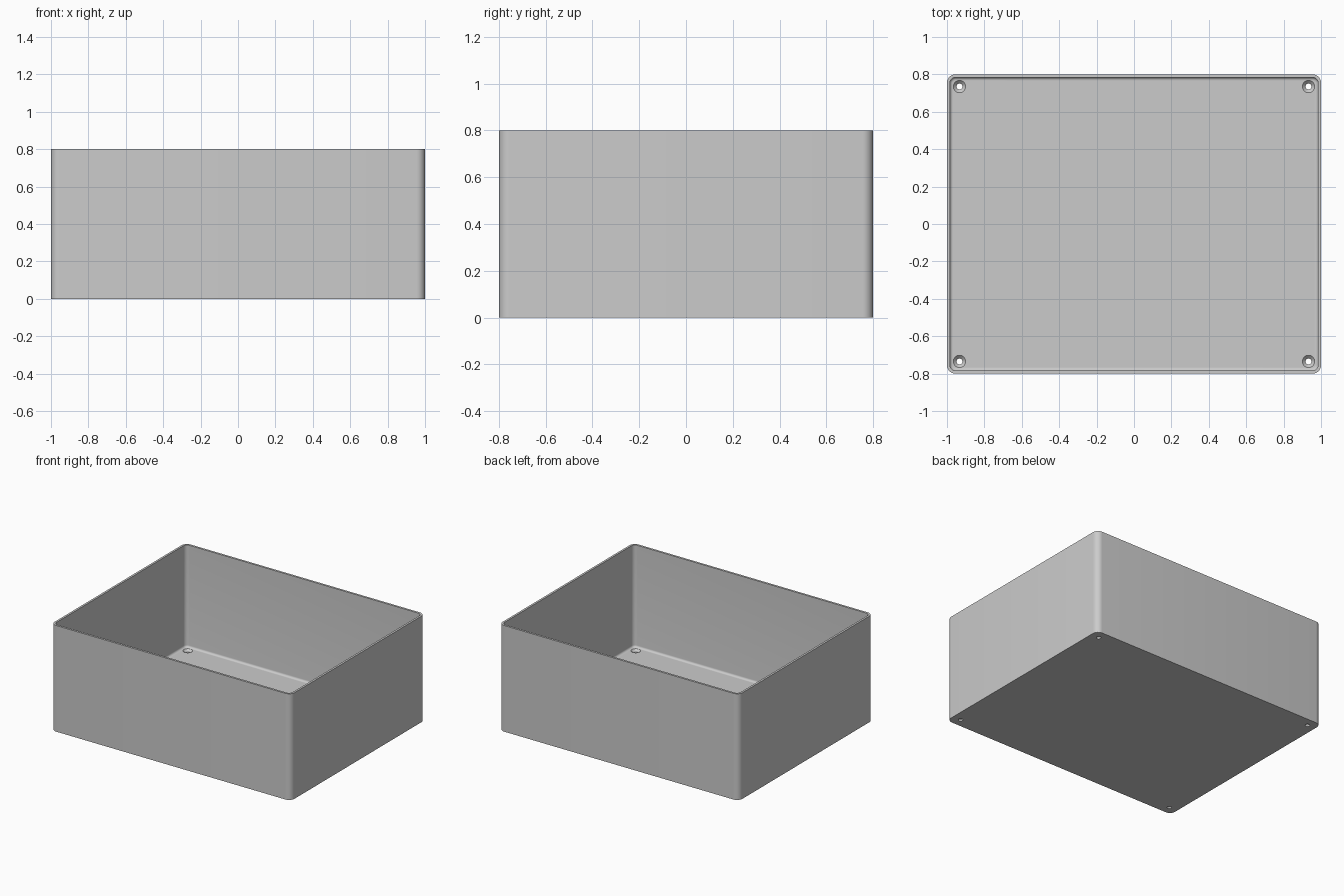
import bpy, bmesh, math

cube = bpy.data.objects.get("Cube")
if cube:
    bpy.data.objects.remove(cube, do_unlink=True)

HALF_X, HALF_Y, HEIGHT = 1.0, 0.8, 0.8
CORNER, WALL, FLOOR, FILLET = 0.045, 0.016, 0.03, 0.016
HOLE_X, HOLE_Y = 0.933, 0.735

grey = bpy.data.materials.new("Plain grey")
grey.use_nodes = True
colour = (0.6, 0.6, 0.6, 1)
grey.diffuse_color = colour
grey.node_tree.nodes["Principled BSDF"].inputs["Base Color"].default_value = colour


def rounded_outline(inset, steps=8):
    """Rounded rectangle, moved inward by inset."""
    radius = CORNER - inset
    points = []
    for quarter, (sx, sy) in enumerate([(1, 1), (-1, 1), (-1, -1), (1, -1)]):
        for i in range(steps + 1):
            a = (quarter + i / steps) * math.pi / 2
            points.append((sx * (HALF_X - CORNER) + radius * math.cos(a),
                           sy * (HALF_Y - CORNER) + radius * math.sin(a)))
    return points


def circle(radius, sides=32):
    return [(radius * math.cos(2 * math.pi * i / sides),
             radius * math.sin(2 * math.pi * i / sides)) for i in range(sides)]


def skin(name, sections):
    """Closed solid through a stack of (outline, height) sections."""
    bm = bmesh.new()
    rings = [[bm.verts.new((x, y, z)) for x, y in outline] for outline, z in sections]
    for low, high in zip(rings, rings[1:]):
        for i in range(len(low)):
            j = (i + 1) % len(low)
            bm.faces.new((low[i], low[j], high[j], high[i]))
    bm.faces.new(rings[0][::-1])
    bm.faces.new(rings[-1])
    bmesh.ops.recalc_face_normals(bm, faces=bm.faces)
    mesh = bpy.data.meshes.new(name)
    bm.to_mesh(mesh)
    bm.free()
    mesh.materials.append(grey)
    obj = bpy.data.objects.new(name, mesh)
    bpy.context.collection.objects.link(obj)
    return obj


# Open tray: outer wall, rim, inner wall, floor fillet, floor
sections = [(rounded_outline(0), 0), (rounded_outline(0), HEIGHT),
            (rounded_outline(WALL), HEIGHT)]
for i in range(7):
    a = i / 6 * math.pi / 2
    sections.append((rounded_outline(WALL + FILLET * (1 - math.cos(a))),
                     FLOOR + FILLET * (1 - math.sin(a))))
tray = skin("tray", sections)

# Countersunk screw holes in the floor corners
bpy.context.view_layer.objects.active = tray
tray.select_set(True)
for sx in (-1, 1):
    for sy in (-1, 1):
        cutter = skin("screw_hole_cutter", [
            (circle(0.016), -0.05), (circle(0.016), FLOOR - 0.017),
            (circle(0.033), FLOOR), (circle(0.033), FLOOR + 0.03)])
        cutter.location = (sx * HOLE_X, sy * HOLE_Y, 0)
        cutter.hide_render = True
        bpy.context.view_layer.update()
        cut = tray.modifiers.new("screw_hole", "BOOLEAN")
        cut.operation = "DIFFERENCE"
        cut.solver = "EXACT"
        cut.object = cutter
        bpy.ops.object.modifier_apply(modifier=cut.name)
        bpy.data.objects.remove(cutter, do_unlink=True)

bpy.ops.object.shade_smooth_by_angle(angle=math.radians(30))
